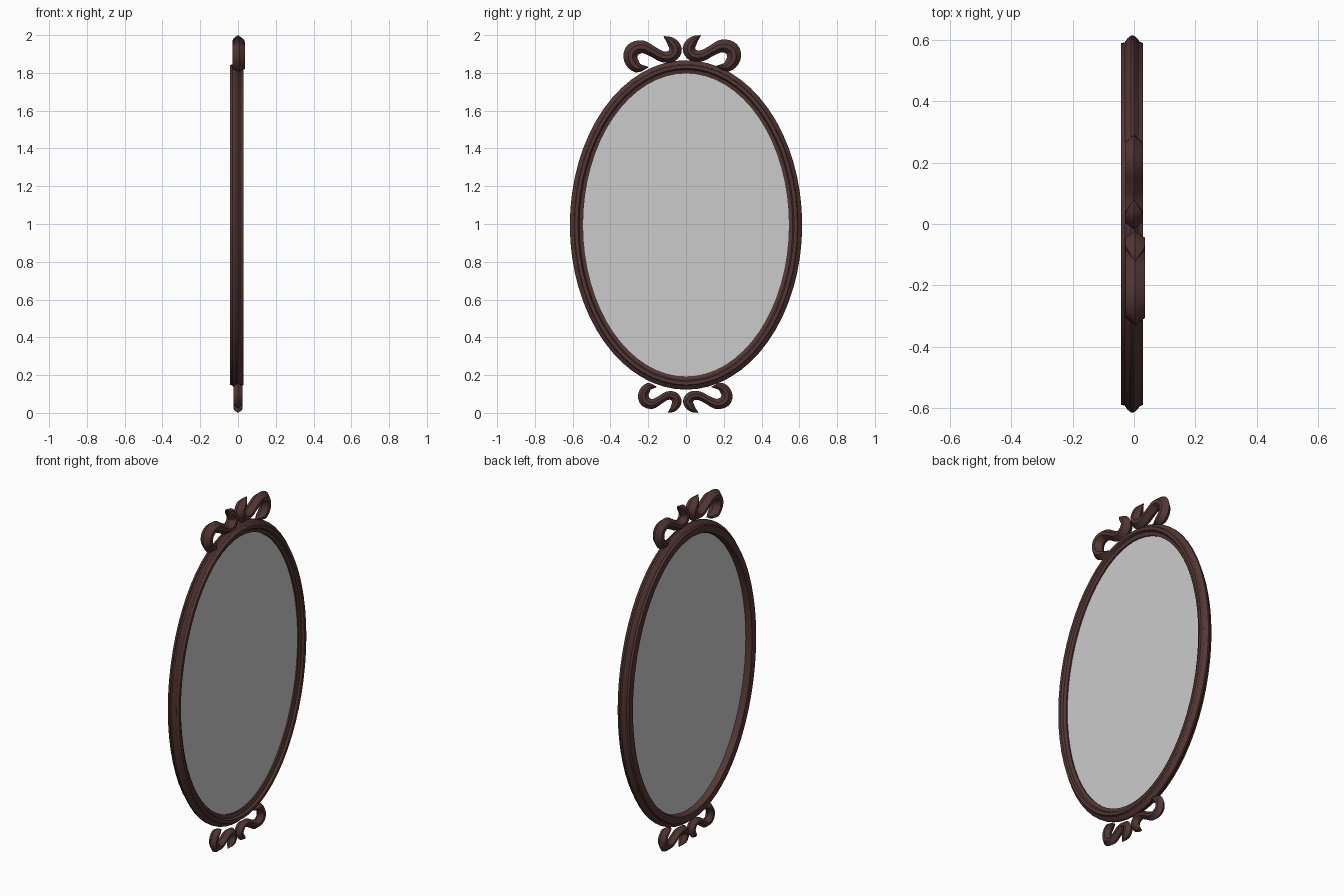
import bpy, bmesh, math
from mathutils import Vector

if "Cube" in bpy.data.objects:
    bpy.data.objects.remove(bpy.data.objects["Cube"])

wood = bpy.data.materials.new("dark_wood")
wood.diffuse_color = (0.085, 0.038, 0.035, 1)
wood.use_nodes = True
wood.node_tree.nodes["Principled BSDF"].inputs["Base Color"].default_value = wood.diffuse_color
CZ, A, B, SEG = 0.995, 0.615, 0.872, 64


def finish(name, bm, mat=None, angle=30):
    bmesh.ops.recalc_face_normals(bm, faces=bm.faces)
    mesh = bpy.data.meshes.new(name)
    bm.to_mesh(mesh)
    bm.free()
    ob = bpy.data.objects.new(name, mesh)
    bpy.context.collection.objects.link(ob)
    if mat:
        mesh.materials.append(mat)
    bpy.ops.object.select_all(action='DESELECT')
    ob.select_set(True)
    bpy.context.view_layer.objects.active = ob
    bpy.ops.object.shade_smooth_by_angle(angle=math.radians(angle))
    return ob


def bridge(bm, r0, r1):
    n = len(r0)
    for i in range(n):
        bm.faces.new((r0[i], r0[(i + 1) % n], r1[(i + 1) % n], r1[i]))


def oval(bm, inset, x):
    ring = []
    for i in range(SEG):
        t = 2 * math.pi * i / SEG
        ring.append(bm.verts.new((x, (A - inset) * math.cos(t), CZ + (B - inset) * math.sin(t))))
    return ring


# Oval frame: stepped moulding profile as (inset from outer edge, x)
profile = [(0, -0.010), (0, 0.0), (0.012, 0.013), (0.019, 0.017), (0.025, 0.030),
           (0.043, 0.030), (0.050, 0.018), (0.070, 0.012), (0.070, -0.030),
           (0.064, -0.042), (0.025, -0.042), (0.022, -0.030), (0.010, -0.022)]
bm = bmesh.new()
rings = [oval(bm, d, x) for d, x in profile]
for i, r in enumerate(rings):
    bridge(bm, r, rings[(i + 1) % len(rings)])
finish("oval_frame", bm, wood)

# Mirror glass: thin oval plate held inside the frame
bm = bmesh.new()
front, back = oval(bm, 0.066, 0.004), oval(bm, 0.066, -0.006)
bridge(bm, front, back)
bm.faces.new(front)
bm.faces.new(back)
finish("mirror_glass", bm)

# Scroll path from pointed inner hook to outer curl: (y, z, half width)
path = [(0.078, 1.998, 0.002), (0.040, 1.972, 0.024), (0.015, 1.930, 0.033),
        (0.037, 1.894, 0.032), (0.085, 1.891, 0.029), (0.135, 1.917, 0.028),
        (0.192, 1.943, 0.034), (0.243, 1.925, 0.038), (0.253, 1.877, 0.036),
        (0.218, 1.834, 0.028), (0.160, 1.835, 0.002)]


def smooth_path(pts, steps=4):
    p = [Vector(q) for q in pts]
    p = [2 * p[0] - p[1]] + p + [2 * p[-1] - p[-2]]
    out = []
    for i in range(1, len(p) - 2):
        for s in range(steps):
            t = s / steps
            a, b, c, d = p[i - 1:i + 3]
            out.append(0.5 * (2 * b + (c - a) * t + (2 * a - 5 * b + 4 * c - d) * t * t
                              + (3 * b - a - 3 * c + d) * t ** 3))
    return out + [p[-2]]


def scroll(name, fy, fz, size, half_depth, x_off=0.0):
    pts = smooth_path([(fy(y), fz(z), w * size) for y, z, w in path])
    section = [(1, 0), (0.3, 0.95), (-0.3, 0.95), (-1, 0), (-0.3, -0.95), (0.3, -0.95)]
    bm = bmesh.new()
    rings = []
    for i, p in enumerate(pts):
        t = pts[min(i + 1, len(pts) - 1)] - pts[max(i - 1, 0)]
        n = Vector((t.y, -t.x)).normalized()
        w = max(p.z, 0.0015)
        depth = half_depth * min(1, w / (0.026 * size))
        rings.append([bm.verts.new((x_off + v * depth, p.x + n.x * u * w, p.y + n.y * u * w))
                      for u, v in section])
    for r0, r1 in zip(rings, rings[1:]):
        bridge(bm, r0, r1)
    bm.faces.new(rings[0])
    bm.faces.new(rings[-1])
    finish(name, bm, wood)


# Crest scrolls on top, smaller flipped pair below
top = lambda z: z
low = lambda z: (2 - z) * 0.83
scroll("top_right_scroll", lambda y: y, top, 1, 0.031)
scroll("top_left_scroll", lambda y: -0.04 - y, lambda z: z - 0.005, 1, 0.034, 0.004)
scroll("bottom_right_scroll", lambda y: -0.018 + (y + 0.018) * 0.86, low, 0.8, 0.025)
scroll("bottom_left_scroll", lambda y: -0.024 - (y + 0.018) * 0.74, low, 0.76, 0.025)
